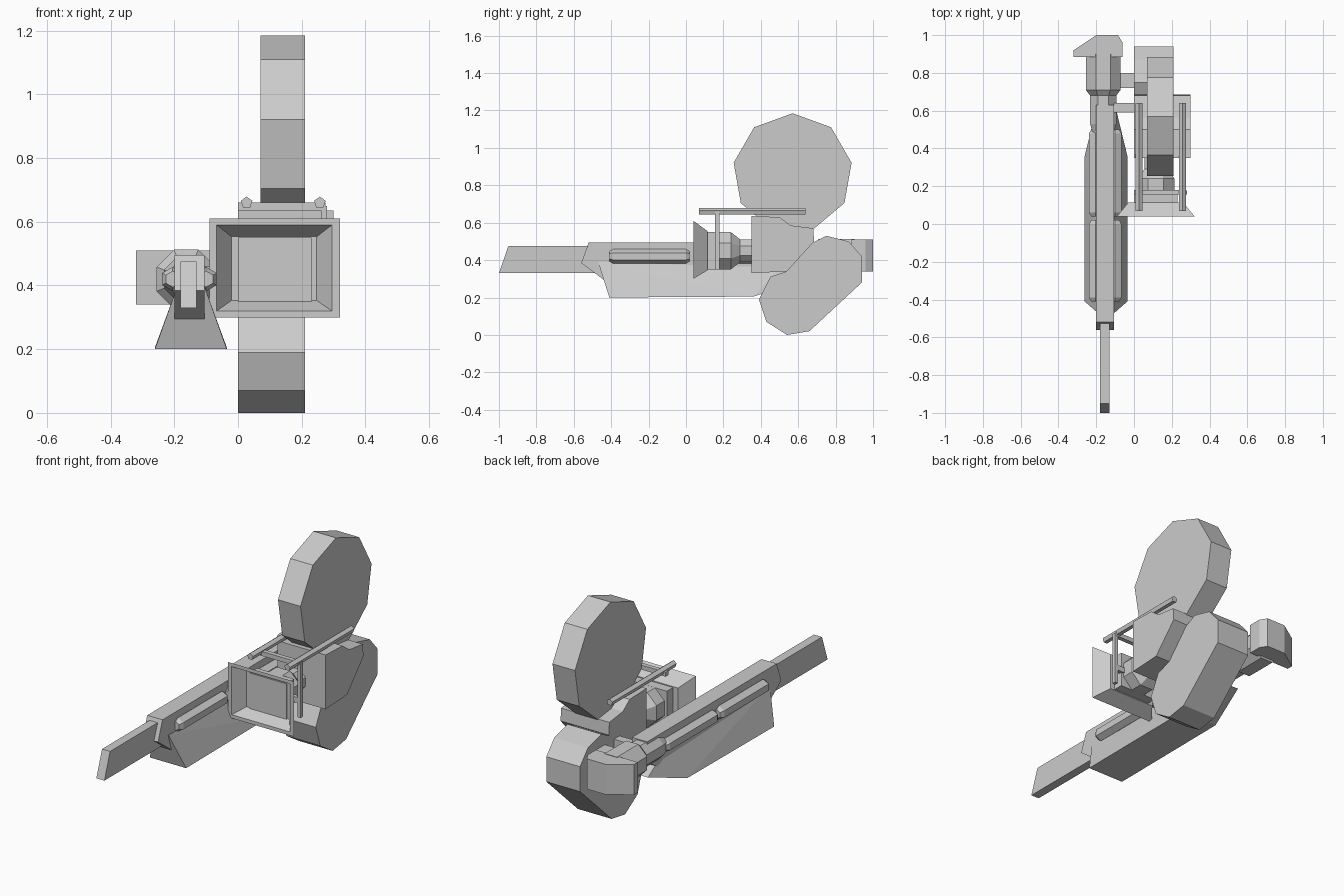
import bpy, bmesh, math

if "Cube" in bpy.data.objects:
    bpy.data.objects.remove(bpy.data.objects["Cube"])


def finish(name, bm):
    bmesh.ops.recalc_face_normals(bm, faces=bm.faces)
    mesh = bpy.data.meshes.new(name)
    bm.to_mesh(mesh)
    bm.free()
    ob = bpy.data.objects.new(name, mesh)
    bpy.context.collection.objects.link(ob)
    return ob


def loft(name, loops):
    """Bridge equal-length loops of points and cap both ends."""
    bm = bmesh.new()
    rings = [[bm.verts.new(p) for p in loop] for loop in loops]
    n = len(rings[0])
    for a, b in zip(rings, rings[1:]):
        for i in range(n):
            j = (i + 1) % n
            bm.faces.new((a[i], a[j], b[j], b[i]))
    bm.faces.new(rings[0])
    bm.faces.new(rings[-1])
    return finish(name, bm)


def side_plate(name, profile, x0, x1):
    """Extrude a (y, z) profile across x."""
    return loft(name, [[(x, y, z) for y, z in profile] for x in (x0, x1)])


def box(name, x0, x1, y0, y1, z0, z1):
    return side_plate(name, [(y0, z0), (y1, z0), (y1, z1), (y0, z1)], x0, x1)


def hull(name, points):
    bm = bmesh.new()
    for p in points:
        bm.verts.new(p)
    bmesh.ops.convex_hull(bm, input=bm.verts)
    bmesh.ops.dissolve_limit(bm, angle_limit=0.02, verts=bm.verts, edges=bm.edges)
    return finish(name, bm)


def turned(name, cx, cz, sides, stations, start=0.0):
    """Faceted round part along y from (y, radius) stations."""
    angles = [start + i * 2 * math.pi / sides for i in range(sides)]
    return loft(name, [[(cx + r * math.cos(a), y, cz + r * math.sin(a))
                        for a in angles] for y, r in stations])


def rect(y, x0, x1, z0, z1):
    return [(x0, y, z0), (x1, y, z0), (x1, y, z1), (x0, y, z1)]


# Film magazines
nine = [(0.57 + 0.32 * math.cos(math.radians(90 + 40 * i)),
         0.865 + 0.32 * math.sin(math.radians(90 + 40 * i))) for i in range(9)]
side_plate("upper_magazine", nine, 0.07, 0.21)
side_plate("lower_magazine", [
    (0.43, 0.07), (0.54, 0.0), (0.66, 0.02), (0.94, 0.28), (0.94, 0.42),
    (0.87, 0.50), (0.75, 0.53), (0.67, 0.49), (0.54, 0.34), (0.45, 0.31),
    (0.39, 0.19)], 0.0, 0.21)

# Camera body
side_plate("camera_body", [
    (0.35, 0.33), (0.54, 0.34), (0.685, 0.50), (0.68, 0.57), (0.56, 0.585),
    (0.50, 0.63), (0.35, 0.635)], 0.0, 0.30)

# Lens and hood
turned("lens", 0.115, 0.45, 8,
       [(0.10, 0.108), (0.24, 0.108), (0.29, 0.065), (0.36, 0.065)], math.pi / 8)
box("hood_back", 0.0, 0.23, 0.10, 0.17, 0.35, 0.55)
loft("lens_hood", [
    rect(0.115, -0.03, 0.26, 0.345, 0.555), rect(0.04, -0.09, 0.32, 0.30, 0.61),
    rect(0.04, -0.067, 0.295, 0.32, 0.59), rect(0.105, -0.02, 0.247, 0.353, 0.553)])

# Top rails and hood bracket
for side, x in (("left", 0.027), ("right", 0.257)):
    turned("top_rail_" + side, x, 0.66, 5, [(0.07, 0.019), (0.64, 0.019)], math.pi / 2)
box("rail_crossbar", 0.0, 0.275, 0.155, 0.18, 0.635, 0.66)
box("bracket_post", 0.26, 0.28, 0.155, 0.178, 0.35, 0.65)
box("bracket_arm", 0.20, 0.28, 0.155, 0.178, 0.43, 0.46)

# Long left-hand barrel and receiver
side_plate("barrel", [(-1.0, 0.33), (-0.45, 0.33), (-0.45, 0.475), (-0.95, 0.475)],
           -0.18, -0.13)
side_plate("receiver", [
    (-0.56, 0.385), (-0.44, 0.295), (0.50, 0.295), (0.63, 0.38), (0.63, 0.495),
    (-0.52, 0.495)], -0.20, -0.105)

# Flared underside
flare = []
for s in (-1, 1):
    for w, y, z in ((0.045, -0.47, 0.39), (0.045, 0.50, 0.36), (0.113, -0.41, 0.20),
                    (0.113, 0.36, 0.205), (0.05, 0.62, 0.29)):
        flare.append((-0.148 + s * w, y, z))
hull("flared_underside", flare)

# Side tubes
for side, x in (("left", -0.205), ("right", -0.100)):
    for part, y0, y1 in (("front", -0.41, 0.02), ("rear", 0.04, 0.50)):
        turned(f"side_tube_{part}_{side}", x, 0.42, 6,
               [(y0, 0.025), (y0 + 0.02, 0.038), (y1 - 0.02, 0.038), (y1, 0.025)],
               math.pi / 6)

# Stock and shoulder pad
turned("stock", -0.163, 0.42, 8,
       [(0.48, 0.06), (0.53, 0.075), (0.68, 0.075), (0.71, 0.1), (0.90, 0.1)],
       math.pi / 8)
pad = [(-0.32, 0.885), (-0.06, 0.885), (-0.06, 0.96), (-0.085, 1.0),
       (-0.20, 1.0), (-0.32, 0.92)]
loft("shoulder_pad", [[(x, y, z) for x, y in pad] for z in (0.34, 0.51)])

# Links from stock to camera
box("rear_link", -0.10, 0.03, 0.72, 0.80, 0.38, 0.46)
box("front_link", -0.13, 0.03, 0.59, 0.64, 0.40, 0.46)
